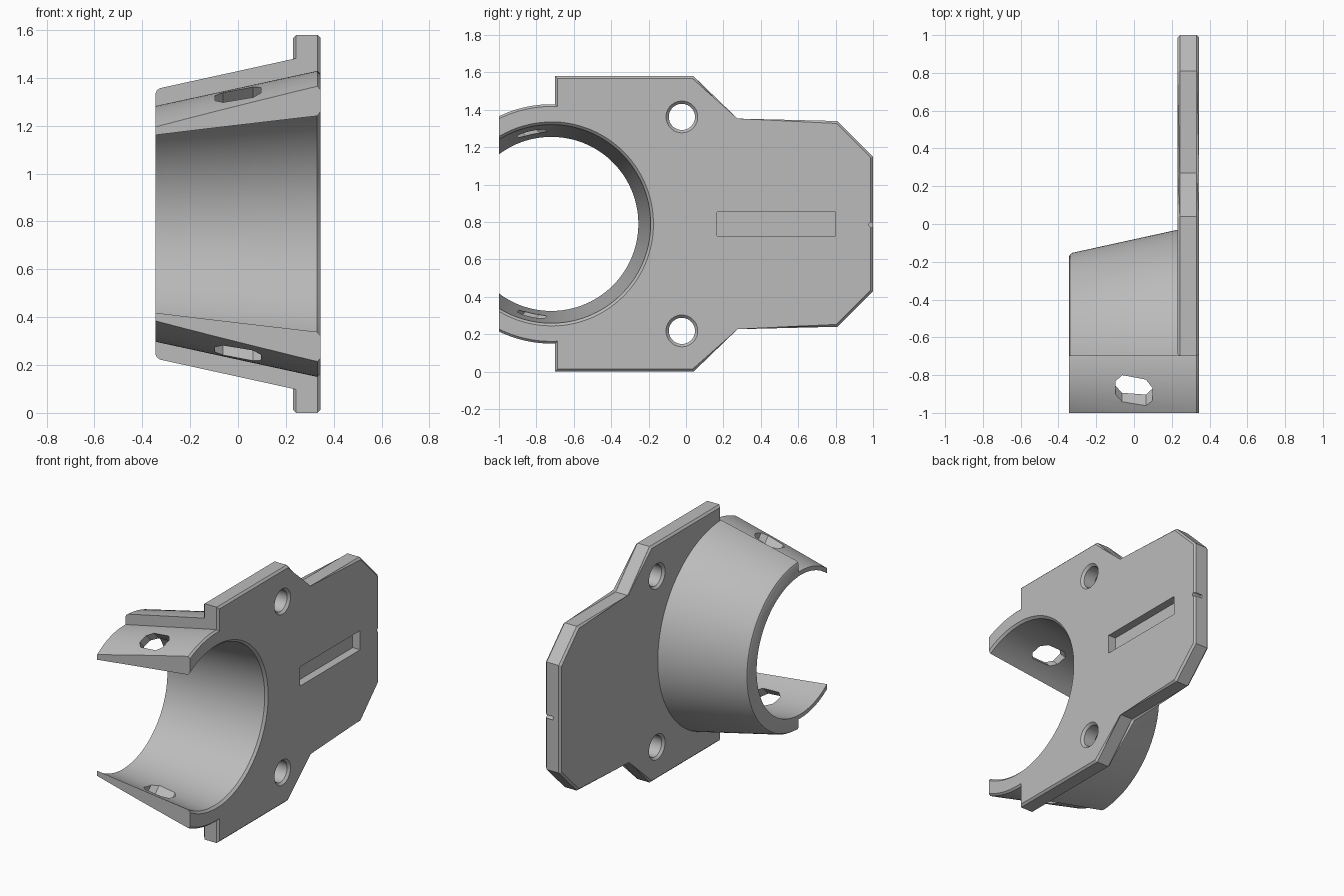
import bpy, bmesh
from math import sin, cos, pi
from mathutils import Vector

old = bpy.data.objects.get("Cube")
if old:
    bpy.data.objects.remove(old, do_unlink=True)

grey = bpy.data.materials.new("plain grey")
grey.use_nodes = True
grey.diffuse_color = (0.5, 0.5, 0.5, 1)
grey.node_tree.nodes["Principled BSDF"].inputs["Base Color"].default_value = (0.5, 0.5, 0.5, 1)

MID = 0.79       # height of the symmetry plane
BORE_Y = -0.72   # axis of the round opening
END = 0.345      # half of the width in x
TAPER = 0.217    # slope of the collar's outside


def loft(name, loops, bevel=0):
    """Solid through matching loops, capped at both ends, with optional chamfered caps."""
    bm = bmesh.new()
    rings = [[bm.verts.new(p) for p in loop] for loop in loops]
    caps = [bm.faces.new(rings[0]), bm.faces.new(rings[-1])]
    for a, b in zip(rings, rings[1:]):
        for i in range(len(a)):
            j = (i + 1) % len(a)
            bm.faces.new((a[i], a[j], b[j], b[i]))
    if bevel:
        edges = [e for f in caps for e in f.edges]
        bmesh.ops.bevel(bm, geom=edges, offset=bevel, segments=1, affect='EDGES')
    bmesh.ops.recalc_face_normals(bm, faces=bm.faces)
    mesh = bpy.data.meshes.new(name)
    bm.to_mesh(mesh)
    bm.free()
    mesh.materials.append(grey)
    obj = bpy.data.objects.new(name, mesh)
    bpy.context.collection.objects.link(obj)
    return obj


def turned(name, profile, y, z, sides):
    """Solid of revolution about an axis along x, from (x, radius) pairs."""
    angles = [2 * pi * (i + 0.5) / sides for i in range(sides)]
    return loft(name, [[(x, y + r * cos(a), z + r * sin(a)) for a in angles] for x, r in profile])


def box(name, x, y, z):
    corners = [(y[0], z[0]), (y[1], z[0]), (y[1], z[1]), (y[0], z[1])]
    return loft(name, [[(px, a, b) for a, b in corners] for px in x])


def combine(target, other, operation):
    mod = target.modifiers.new("combine", 'BOOLEAN')
    mod.operation = operation
    mod.solver = 'EXACT'
    mod.object = other
    bpy.context.view_layer.objects.active = target
    bpy.ops.object.modifier_apply(modifier=mod.name)
    bpy.data.objects.remove(other, do_unlink=True)


# Flat mounting plate, outline mirrored about the middle height
half = [(-0.7, 0.79), (0.04, 0.79), (0.27, 0.55), (0.81, 0.55), (1.0, 0.36)]
outline = [(y, MID + h) for y, h in half] + [(y, MID - h) for y, h in reversed(half)]
bracket = loft("mounting_bracket", [[(x, y, z) for y, z in outline] for x in (0.23, END)], bevel=0.013)

# Thick tapered collar, kept only behind the opening's centre
thick = turned("thick_collar", [(-END, 0.545), (-END + 0.006, 0.559), (-END + 0.02, 0.568),
                                (0.29, 0.565 + TAPER * 0.635)], BORE_Y, MID, 128)
combine(thick, box("keep", (-1, 1), (-0.699, 1), (-1, 3)), 'INTERSECT')

# Thin front lips of the collar, ending at the open mouth
thin = turned("thin_collar", [(-END + 0.001, 0.493), (0.332, 0.493 + TAPER * 0.677),
                              (END - 0.001, 0.628)], BORE_Y, MID, 128)
combine(thin, box("keep", (-1, 1), (-1, 1), (-1, 3)), 'INTERSECT')

combine(bracket, thick, 'UNION')
combine(bracket, thin, 'UNION')

# Tapered bore with a chamfered rim
bore = turned("bore", [(-0.4, 0.46), (0.33, 0.531), (0.36, 0.561)], BORE_Y, MID, 128)
combine(bracket, bore, 'DIFFERENCE')

for side in (1, -1):
    # Countersunk bolt hole
    hole = turned("bolt_hole", [(0.22, 0.095), (0.245, 0.07), (0.33, 0.07), (0.355, 0.095)],
                  -0.022, MID + side * 0.572, 48)
    combine(bracket, hole, 'DIFFERENCE')

    # Slanted eight-sided strap slot through the thin lip
    centre = Vector((0, -0.885, MID + side * 0.543))
    out = Vector((0, -1, side)).normalized()
    across = Vector((0, 1, side)).normalized()
    w, h = 0.097, 0.064
    shape = [(w, h / 2), (w * 0.65, h), (-w * 0.65, h), (-w, h / 2),
             (-w, -h / 2), (-w * 0.65, -h), (w * 0.65, -h), (w, -h / 2)]
    slot = loft("strap_slot", [[centre + out * d + across * v + Vector((u, 0, 0)) for u, v in shape]
                               for d in (-0.2, 0.2)])
    combine(bracket, slot, 'DIFFERENCE')

# Long recess in the outer face and a small notch in the back edge
combine(bracket, box("recess", (0.29, 0.4), (0.165, 0.8), (0.725, 0.853)), 'DIFFERENCE')
combine(bracket, turned("notch", [(0.285, 0.014), (0.4, 0.014)], 0.992, MID - 0.005, 16), 'DIFFERENCE')

# Smooth shading with crisp edges
bpy.ops.object.select_all(action='DESELECT')
bracket.select_set(True)
bpy.context.view_layer.objects.active = bracket
bpy.ops.object.shade_smooth_by_angle(angle=0.5)
